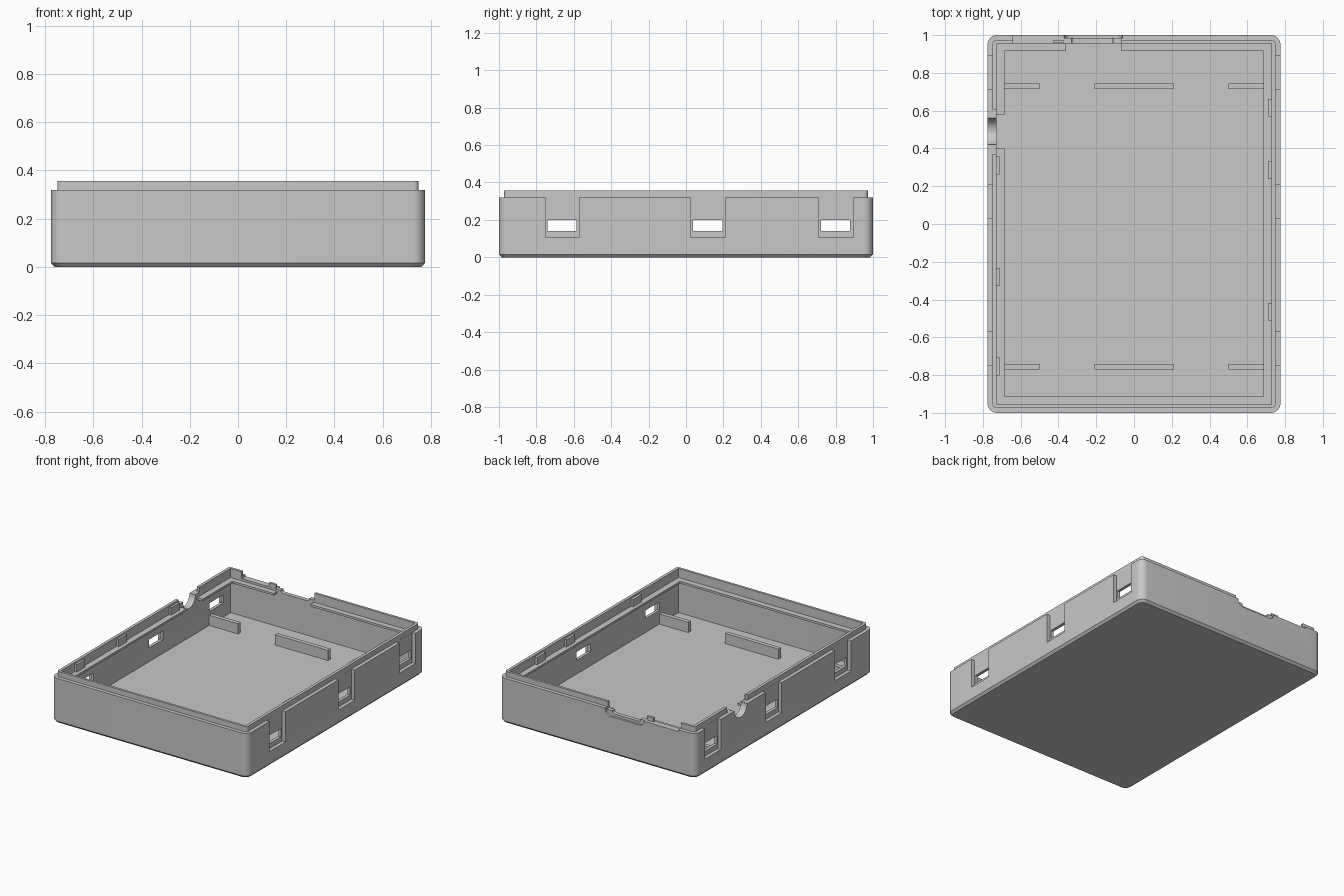
import bpy, bmesh, math
from mathutils import Vector

if "Cube" in bpy.data.objects:
    bpy.data.objects.remove(bpy.data.objects["Cube"], do_unlink=True)

grey = bpy.data.materials.new("matte grey")
grey.use_nodes = True
colour = (0.58, 0.58, 0.58, 1)
grey.diffuse_color = colour
grey.node_tree.nodes["Principled BSDF"].inputs["Base Color"].default_value = colour


def finish(bm, name):
    bmesh.ops.recalc_face_normals(bm, faces=bm.faces[:])
    mesh = bpy.data.meshes.new(name)
    bm.to_mesh(mesh)
    bm.free()
    mesh.materials.append(grey)
    obj = bpy.data.objects.new(name, mesh)
    bpy.context.collection.objects.link(obj)
    return obj


def box(name, x0, x1, y0, y1, z0, z1, round_bottom=0):
    """Box between limits; optionally rounds the lower edges running along y."""
    bm = bmesh.new()
    bmesh.ops.create_cube(bm, size=1)
    for v in bm.verts:
        v.co = Vector([a + (b - a) * (c + 0.5)
                       for a, b, c in zip((x0, y0, z0), (x1, y1, z1), v.co)])
    if round_bottom:
        edges = [e for e in bm.edges
                 if abs(e.verts[0].co.y - e.verts[1].co.y) > 1e-4
                 and max(v.co.z for v in e.verts) < z0 + 1e-4]
        bmesh.ops.bevel(bm, geom=edges, offset=round_bottom, segments=6,
                        profile=0.5, affect='EDGES')
    return finish(bm, name)


def cylinder_x(name, x0, x1, y, z, radius):
    bm = bmesh.new()
    bmesh.ops.create_cone(bm, cap_ends=True, segments=48, radius1=radius,
                          radius2=radius, depth=x1 - x0)
    for v in bm.verts:
        v.co = Vector(((x0 + x1) / 2 + v.co.z, y + v.co.x, z + v.co.y))
    return finish(bm, name)


def ring(bm, hx, hy, r, z, steps=8):
    """Rounded rectangle of vertices."""
    verts = []
    for k, (sx, sy) in enumerate(((1, 1), (-1, 1), (-1, -1), (1, -1))):
        for i in range(steps + 1):
            a = math.pi / 2 * (k + i / steps)
            verts.append(bm.verts.new((sx * (hx - r) + r * math.cos(a),
                                       sy * (hy - r) + r * math.sin(a), z)))
    return verts


# Tray shell: outside wall, raised lip, thin inner wall and floor
sections = [(0.76, 0.985, 0.04, 0), (0.775, 1, 0.05, 0.016),
            (0.775, 1, 0.05, 0.32), (0.749, 0.973, 0.02, 0.32),
            (0.749, 0.973, 0.02, 0.357), (0.728, 0.956, 0.005, 0.357),
            (0.728, 0.956, 0.005, 0.042)]
bm = bmesh.new()
rings = [ring(bm, *s) for s in sections]
for low, high in zip(rings, rings[1:]):
    for i in range(len(low)):
        j = (i + 1) % len(low)
        bm.faces.new((low[i], low[j], high[j], high[i]))
bm.faces.new(rings[0])
bm.faces.new(rings[-1])
shell = finish(bm, "tray_shell")

# Clip recesses with windows, on both long sides
cutters = []
for y0, y1 in ((-0.75, -0.572), (0.028, 0.208), (0.712, 0.892)):
    for s in (-1, 1):
        a, b = sorted((s * 0.7494, s * 0.85))
        cutters.append(box("recess_cutter", a, b, y0, y1, 0.105, 0.45))
        a, b = sorted((s * 0.6, s * 0.86))
        cutters.append(box("window_cutter", a, b, y0 + 0.009, y1 - 0.014, 0.14, 0.2))

# Connector openings and gaps in the lip
cutters += [
    box("back_lip_gap", -0.64, -0.065, 0.9, 1.1, 0.307, 0.45),
    box("left_lip_gap", -0.85, -0.69, 0.37, 0.605, 0.3205, 0.45),
    box("socket_opening", -0.33, -0.11, 0.86, 1.11, 0.288, 0.46, 0.015),
    box("socket_flare", -0.37, -0.062, 0.985, 1.12, 0.27, 0.47, 0.04),
    cylinder_x("jack_opening", -0.9, -0.65, 0.49, 0.32, 0.07),
]
for cutter in cutters:
    mod = shell.modifiers.new("cut", 'BOOLEAN')
    mod.operation = 'DIFFERENCE'
    mod.solver = 'EXACT'
    mod.object = cutter
    cutter.hide_render = True

# Apply the cuts and drop the cutters
bpy.context.view_layer.update()
graph = bpy.context.evaluated_depsgraph_get()
cut_mesh = bpy.data.meshes.new_from_object(shell.evaluated_get(graph))
shell.modifiers.clear()
shell.data = cut_mesh
cut_mesh.materials.clear()
cut_mesh.materials.append(grey)
for cutter in cutters:
    bpy.data.objects.remove(cutter, do_unlink=True)

bpy.ops.object.select_all(action='DESELECT')
shell.select_set(True)
bpy.context.view_layer.objects.active = shell
bpy.ops.object.shade_smooth_by_angle(angle=math.radians(30))

# Thin ridge round the inside of the wall, broken at the connectors
for name, x0, x1, y0, y1 in (
        ("front_ridge", -0.686, 0.686, -0.96, -0.914),
        ("back_ridge_long", -0.07, 0.686, 0.916, 0.96),
        ("back_ridge_short", -0.686, -0.36, 0.916, 0.96),
        ("right_ridge", 0.686, 0.735, -0.96, 0.96),
        ("left_ridge_long", -0.735, -0.686, -0.96, 0.4),
        ("left_ridge_short", -0.735, -0.686, 0.58, 0.96)):
    box(name, x0, x1, y0, y1, 0.277, 0.292)

# Floor ribs
for y in (-0.755, 0.73):
    for x0, x1 in ((-0.732, -0.5), (-0.21, 0.21), (0.5, 0.732)):
        box("floor_rib", x0, x1, y - 0.015, y + 0.015, 0.03, 0.115)

# Small tabs inside the lip
for y in (0.31, -0.28, -0.755):
    box("left_lip_tab", -0.735, -0.712, y - 0.047, y + 0.047, 0.285, 0.345)
for y in (0.615, 0.285, -0.465):
    box("right_lip_tab", 0.71, 0.735, y - 0.047, y + 0.047, 0.285, 0.345)

# Short stub of lip beside the socket
box("socket_stub", -0.425, -0.372, 0.957, 0.973, 0.3, 0.335)
